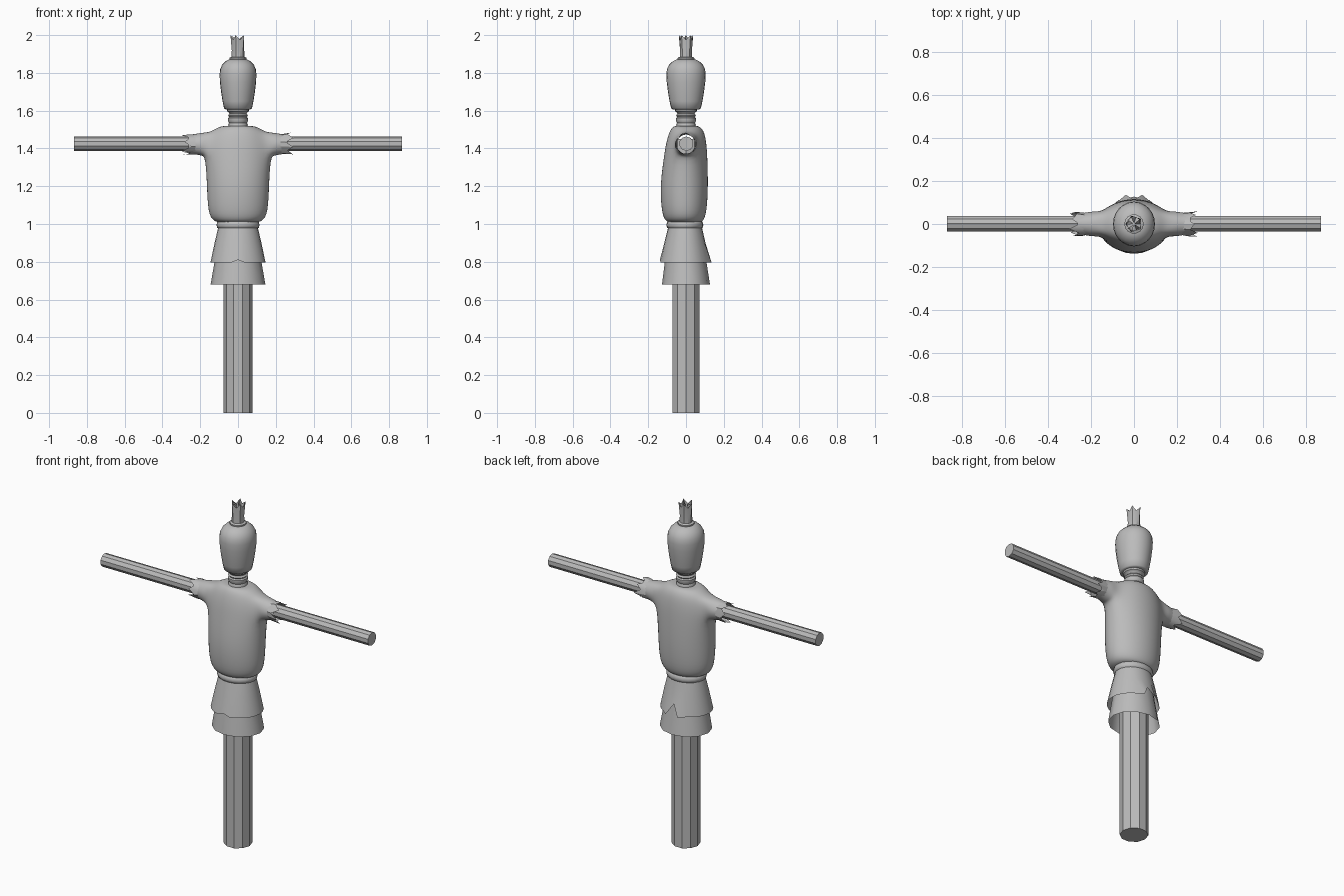
import bpy, bmesh, math, random
from mathutils import Vector, Matrix

if "Cube" in bpy.data.objects:
    bpy.data.objects.remove(bpy.data.objects["Cube"])

random.seed(4)
grey = bpy.data.materials.new("plain grey")
grey.diffuse_color = (0.5, 0.5, 0.5, 1)
grey.use_nodes = True
grey.node_tree.nodes["Principled BSDF"].inputs["Base Color"].default_value = grey.diffuse_color


def finish(bm, name, angle=30, subsurf=0):
    bmesh.ops.recalc_face_normals(bm, faces=bm.faces)
    me = bpy.data.meshes.new(name)
    bm.to_mesh(me)
    bm.free()
    me.materials.append(grey)
    ob = bpy.data.objects.new(name, me)
    bpy.context.collection.objects.link(ob)
    me.shade_smooth()
    if subsurf:
        mod = ob.modifiers.new("smooth", 'SUBSURF')
        mod.levels = mod.render_levels = subsurf
    else:
        me.set_sharp_from_angle(angle=math.radians(angle))
    return ob


def loft(rings, n, caps=True):
    """Stack elliptical rings given as (z, half width, front y, back y)."""
    bm = bmesh.new()
    rows = []
    for z, rx, y0, y1 in rings:
        cy, ry = (y0 + y1) / 2, (y1 - y0) / 2
        rows.append([bm.verts.new((rx * math.cos(a), cy + ry * math.sin(a), z))
                     for a in (2 * math.pi * i / n for i in range(n))])
    for a, b in zip(rows, rows[1:]):
        for i in range(n):
            j = (i + 1) % n
            bm.faces.new((a[i], a[j], b[j], b[i]))
    if caps:
        bm.faces.new(rows[0])
        bm.faces.new(rows[-1])
    return bm, rows


def lathe(profile, n, caps=True):
    return loft([(z, r, -r, r) for z, r in profile], n, caps)


# Upright post and crossbar
finish(lathe([(0, 0.076), (1.45, 0.076)], 10)[0], "post")
bm, _ = lathe([(-0.868, 0.038), (0.868, 0.038)], 10)
bm.transform(Matrix.Translation((0, 0.002, 1.425)) @ Matrix.Rotation(math.pi / 2, 4, 'Y'))
finish(bm, "crossbar")

# Shirt body: a smooth sack with sleeves pulled out of the sides
k = 1.045
body = [(1.005, 0.09, -0.08, 0.07), (1.015, 0.132, -0.11, 0.092), (1.06, 0.159, -0.128, 0.11),
        (1.20, 0.164, -0.138, 0.118), (1.36, 0.172, -0.116, 0.113), (1.425, 0.165, -0.106, 0.108),
        (1.485, 0.145, -0.09, 0.098), (1.518, 0.10, -0.07, 0.075), (1.52, 0.05, -0.045, 0.045)]
bm, rows = loft([(z, rx * k, y0 * k, y1 * k) for z, rx, y0, y1 in body], 12)
bmesh.ops.delete(bm, geom=[rows[5][0], rows[5][6]], context='VERTS')
for side in (1, -1):
    edges = [e for e in bm.edges if e.is_boundary and e.verts[0].co.x * side > 0]
    for x, r in ((0.195, 0.066), (0.225, 0.058), (0.262, 0.055)):
        geom = bmesh.ops.extrude_edge_only(bm, edges=edges)["geom"]
        edges = [g for g in geom if isinstance(g, bmesh.types.BMEdge)]
        for v in (g for g in geom if isinstance(g, bmesh.types.BMVert)):
            d = Vector((0, v.co.y, v.co.z - 1.422)).normalized() * r
            v.co = (side * x, d.y, 1.422 + d.z)
finish(bm, "shirt", subsurf=2)

# Ragged sleeve cuffs
for side, name in ((1, "right_cuff"), (-1, "left_cuff")):
    bm, rows = lathe([(0.225, 0.053), (0.255, 0.056)], 14, False)
    for i, v in enumerate(rows[1]):
        v.co.z += random.uniform(0.02, 0.045) if i % 2 else random.uniform(-0.01, 0.01)
        v.co.xy *= random.uniform(0.9, 1.12)
    bm.transform(Matrix.Translation((0, 0, 1.422)) @ Matrix.Rotation(side * math.pi / 2, 4, 'Y'))
    finish(bm, name)

# Rope belt
bm, _ = loft([(0.975, 0.10, -0.09, 0.08), (0.98, 0.11, -0.10, 0.088), (0.995, 0.114, -0.104, 0.092),
              (1.01, 0.11, -0.10, 0.088), (1.018, 0.10, -0.09, 0.08)], 20)
finish(bm, "belt", 50)

# Two open skirt layers; the upper one is torn at front and back
bm, rows = loft([(0.985, 0.104, -0.094, 0.084), (0.90, 0.124, -0.115, 0.103),
                 (0.795, 0.146, -0.138, 0.124)], 24, False)
rows[2][6].co += Vector((0, -0.012, 0.06))
rows[2][18].co.z += 0.015
for i in (5, 7):
    rows[2][i].co.y += 0.016
finish(bm, "upper_skirt", 40)
finish(loft([(0.95, 0.10, -0.09, 0.085), (0.80, 0.124, -0.112, 0.108),
             (0.68, 0.145, -0.127, 0.127)], 12, False)[0], "lower_skirt", 40)

# Neck with wrapped cord bands
finish(lathe([(1.50, 0.05), (1.525, 0.052), (1.535, 0.047), (1.545, 0.053), (1.56, 0.053),
              (1.567, 0.047), (1.575, 0.053), (1.583, 0.045), (1.592, 0.05), (1.597, 0.059),
              (1.607, 0.059), (1.615, 0.05)], 16)[0], "neck", 40)

# Sack head
head = [(1.607, 0.066), (1.612, 0.075), (1.65, 0.083), (1.70, 0.091), (1.75, 0.097),
        (1.79, 0.099), (1.82, 0.096), (1.845, 0.084), (1.862, 0.066), (1.872, 0.046)]
finish(loft([(z, r * 0.985, -r * 1.05, r * 1.05) for z, r in head], 24)[0], "head", 50)

# Tie on top of the head
finish(lathe([(1.865, 0.04), (1.87, 0.045), (1.88, 0.045), (1.885, 0.036)], 14)[0], "head_tie", 50)

# Gathered straw tuft: jagged outer sleeve and twisted inner blades
bm, rows = lathe([(1.875, 0.034), (1.92, 0.033), (1.985, 0.04)], 10, False)
for i, v in enumerate(rows[2]):
    v.co.z = 2.0 if i % 2 else 1.975
    v.co.xy *= 1.0 if i % 2 else 0.8
for i in range(5):
    a = 2 * math.pi * i / 5
    bm.faces.new([bm.verts.new((r * math.cos(a + t), r * math.sin(a + t), z))
                  for r, t, z in ((0.005, 0, 1.88), (0.03, 0, 1.88),
                                  (0.034, 0.7, 1.995), (0.008, 0.7, 1.98))])
finish(bm, "straw_tuft", 20)
